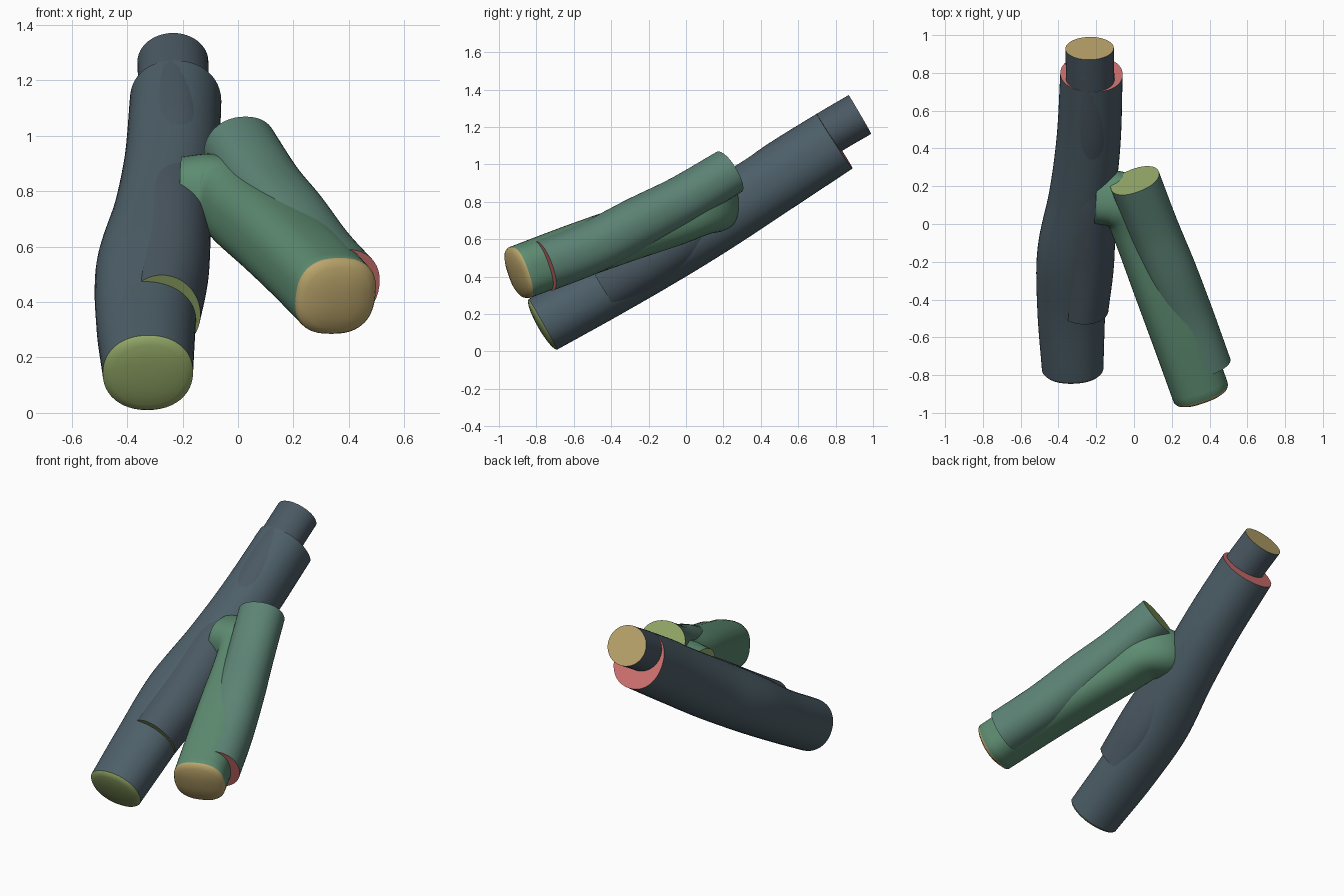
import bpy, bmesh, math
from mathutils import Vector

if "Cube" in bpy.data.objects:
    bpy.data.objects.remove(bpy.data.objects["Cube"])

SIDES, STEPS = 48, 8


def mat(name, r, g, b):
    m = bpy.data.materials.new(name)
    m.diffuse_color = (r, g, b, 1)
    m.use_nodes = True
    m.node_tree.nodes["Principled BSDF"].inputs["Base Color"].default_value = m.diffuse_color
    return m


SLATE = mat("slate", .075, .115, .14)
SLATE_DARK = mat("slate_dark", .07, .10, .125)
GREEN = mat("green", .11, .26, .165)
TEAL = mat("teal", .11, .23, .18)
OLIVE = mat("olive", .30, .40, .14)
TAN = mat("tan", .50, .38, .15)
RED = mat("red", .65, .17, .17)


def smooth_path(keys):
    """Catmull-Rom through (x, y, z, half width, half height)."""
    k = [Vector(p) for p in keys]
    k = [2 * k[0] - k[1]] + k + [2 * k[-1] - k[-2]]
    out = []
    for i in range(1, len(k) - 2):
        a, b, c, d = k[i - 1:i + 3]
        for s in range(STEPS):
            t = s / STEPS
            out.append(.5 * (2 * b + (c - a) * t + (2 * a - 5 * b + 4 * c - d) * t**2
                             + (3 * b - a - 3 * c + d) * t**3))
    return out + [k[-2]]


def limb(name, keys, body, cap_start, cap_end, dome=0.0, power=2.0):
    """Sweep an oval along the path; start cap may be domed."""
    rows = smooth_path(keys)
    pts = [Vector(r[:3]) for r in rows]
    bm = bmesh.new()

    def ring(c, t, w, h):
        side = t.cross(Vector((0, 0, 1))).normalized()
        up = side.cross(t).normalized()
        vs = []
        for i in range(SIDES):
            a = 2 * math.pi * i / SIDES
            ca, sa = math.cos(a), math.sin(a)
            u = math.copysign(abs(ca) ** (2 / power), ca)
            v = math.copysign(abs(sa) ** (2 / power), sa)
            vs.append(bm.verts.new(c + side * u * w + up * v * h))
        return vs

    def bridge(r0, r1, index):
        for i in range(SIDES):
            j = (i + 1) % SIDES
            bm.faces.new((r0[i], r0[j], r1[j], r1[i])).material_index = index

    rings = []
    for i, r in enumerate(rows):
        t = (pts[min(i + 1, len(pts) - 1)] - pts[max(i - 1, 0)]).normalized()
        rings.append(ring(pts[i], t, r[3], r[4]))
    for r0, r1 in zip(rings, rings[1:]):
        bridge(r0, r1, 0)
    bm.faces.new(rings[-1]).material_index = 2
    last = rings[0]
    if dome:
        t = (pts[1] - pts[0]).normalized()
        for q in (.95, .8, .55, .25):
            depth = dome * math.sqrt(1 - q * q)
            r = ring(pts[0] - t * depth, t, rows[0][3] * q, rows[0][4] * q)
            bridge(last, r, 1)
            last = r
    bm.faces.new(last).material_index = 1
    bmesh.ops.recalc_face_normals(bm, faces=bm.faces)
    me = bpy.data.meshes.new(name)
    bm.to_mesh(me)
    bm.free()
    for m in (body, cap_start, cap_end):
        me.materials.append(m)
    ob = bpy.data.objects.new(name, me)
    bpy.context.collection.objects.link(ob)
    bpy.context.view_layer.objects.active = ob
    for o in bpy.context.selected_objects:
        o.select_set(False)
    ob.select_set(True)
    bpy.ops.object.shade_smooth_by_angle(angle=math.radians(35))


# Long outer branch
limb("main_branch_outer", [
    (-.325, -.765, .145, .163, .155), (-.332, -.45, .325, .18, .16),
    (-.325, -.15, .515, .187, .175), (-.275, .15, .705, .175, .18),
    (-.24, .45, .90, .17, .178), (-.225, .795, 1.125, .165, .175)],
    SLATE, OLIVE, RED, dome=.03, power=2.15)

# Inner branch running through it and out of the top
limb("main_branch_inner", [
    (-.27, -.45, .36, .135, .16), (-.255, -.2, .51, .15, .165),
    (-.25, .1, .705, .152, .16), (-.237, .3, .84, .14, .14),
    (-.23, .495, 1.0, .128, .123), (-.232, .756, 1.165, .128, .12),
    (-.235, .93, 1.267, .128, .12)],
    SLATE_DARK, OLIVE, TAN)

# Side branch that bends into the long one
limb("side_branch_bent", [
    (.352, -.89, .422, .152, .145), (.25, -.60, .53, .155, .147),
    (.145, -.315, .63, .155, .147), (.05, -.07, .71, .15, .145),
    (-.01, .07, .765, .15, .145), (-.09, .13, .785, .15, .15),
    (-.2, .14, .785, .14, .14)],
    GREEN, TAN, OLIVE, dome=.04, power=2.5)

# Straighter side branch overlapping it
limb("side_branch_straight", [
    (.378, -.76, .458, .14, .14), (.285, -.50, .56, .14, .14),
    (.19, -.25, .69, .14, .138), (.10, -.02, .81, .135, .13),
    (.005, .23, .96, .135, .125)],
    TEAL, RED, OLIVE, power=2.15)
